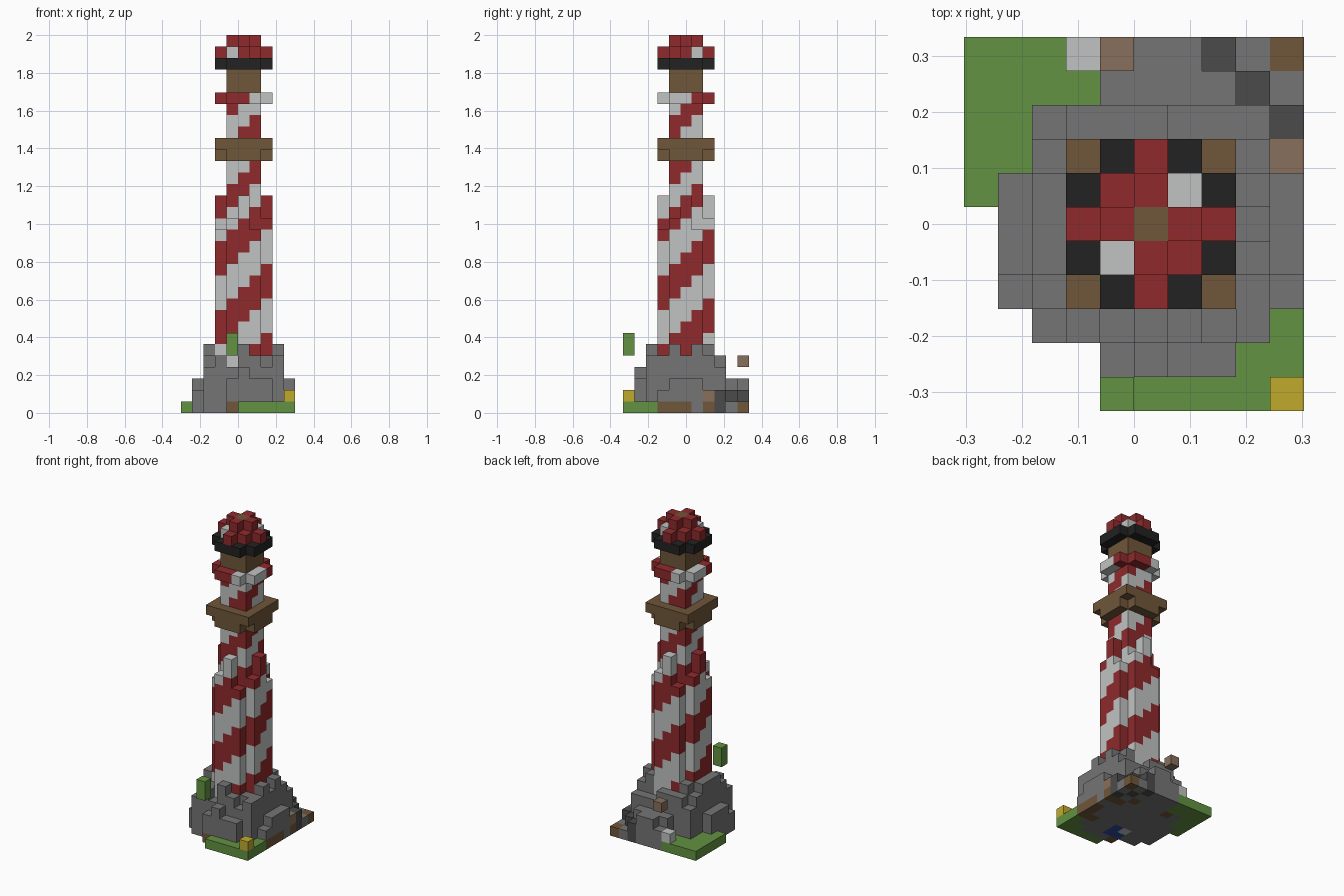
import bpy
import bmesh
from mathutils import Vector

cube = bpy.data.objects.get("Cube")
if cube:
    bpy.data.objects.remove(cube, do_unlink=True)

UNIT = 2 / 33                      # edge of one block
ORIGIN = Vector((-5, -5.5, 0))     # block grid is 10 wide, 11 deep
CX, CY = 5, 5                      # tower axis


def linear(c):
    c /= 255
    return c / 12.92 if c <= 0.04045 else ((c + 0.055) / 1.055) ** 2.4


def make_material(name, hexcode):
    rgb = [linear(v) for v in bytes.fromhex(hexcode)] + [1.0]
    mat = bpy.data.materials.new(name)
    mat.use_nodes = True
    mat.diffuse_color = rgb
    bsdf = next(n for n in mat.node_tree.nodes if n.type == "BSDF_PRINCIPLED")
    bsdf.inputs["Base Color"].default_value = rgb
    bsdf.inputs["Roughness"].default_value = 0.9
    return mat


PALETTE = {name: make_material(name, code) for name, code in {
    "red": "8f2a2c", "white": "c1c4c4", "stone": "757575", "black": "222222",
    "wood": "70563a", "grass": "629241", "yellow": "c0ab2d", "clay": "89705c",
    "dark_stone": "4b4b4b", "blue": "2a4a9a"}.items()}

# Six block sides: corners listed counter-clockwise seen from outside
SIDES = {}
for axis in range(3):
    for sign in (0, 1):
        u, v = (axis + 1) % 3, (axis + 2) % 3
        ring = []
        for a, b in ((0, 0), (1, 0), (1, 1), (0, 1)):
            p = [0, 0, 0]
            p[axis], p[u], p[v] = sign, a, b
            ring.append(Vector(p))
        step = [0, 0, 0]
        step[axis] = 2 * sign - 1
        SIDES[tuple(step)] = ring if sign else ring[::-1]


def build(name, blocks):
    """Mesh the outer skin of a set of blocks {(i, j, k): colour}."""
    bm = bmesh.new()
    slots = sorted(set(blocks.values()))
    corners = {}
    for cell, colour in blocks.items():
        for step, ring in SIDES.items():
            if tuple(c + s for c, s in zip(cell, step)) in blocks:
                continue
            verts = []
            for corner in ring:
                p = Vector(cell) + corner
                key = tuple(p)
                if key not in corners:
                    corners[key] = bm.verts.new((p + ORIGIN) * UNIT)
                verts.append(corners[key])
            face = bm.faces.get(verts) or bm.faces.new(verts)
            face.material_index = slots.index(colour)
    mesh = bpy.data.meshes.new(name)
    bm.to_mesh(mesh)
    bm.free()
    for colour in slots:
        mesh.materials.append(PALETTE[colour])
    obj = bpy.data.objects.new(name, mesh)
    bpy.context.collection.objects.link(obj)


def square(r, corners=True):
    """Cells of a square around the tower axis, optionally without corners."""
    return [(CX + a, CY + b) for a in range(-r, r + 1) for b in range(-r, r + 1)
            if corners or abs(a) + abs(b) < 2 * r]


def spin(quarter):
    """Repeat the cell offsets of one side around the four sides."""
    cells = []
    for _ in range(4):
        cells += [(CX + a, CY + b) for a, b in quarter]
        quarter = [(-b, a) for a, b in quarter]
    return cells


OUTER = spin([(-1, -2), (0, -2), (1, -2)])
OUTER = OUTER[-1:] + OUTER[:-1]    # starts on the right-hand side
INNER = spin([(-1, -1), (0, -1)])

# Wide lower tower: two-start spiral, with taller posts mid-side
lower = {}
for p, (i, j) in enumerate(OUTER):
    top = (16, 17, 19)[p % 3]
    for k in range(3, top):
        lower[i, j, k] = "red" if (k - 12 - p) % 6 < 3 else "white"
build("lower_tower", lower)

# Narrow shaft with a tighter spiral
shaft = {}
for q, (i, j) in enumerate(INNER):
    for k in range(15, 28):
        shaft[i, j, k] = "red" if (k - 18 - q) % 4 < 2 else "white"
build("upper_shaft", shaft)

# Timber gallery with a stepped underside
gallery = {(i, j, 22): "wood" for i, j in square(2, False)}
gallery.update({(i, j, 23): "wood" for i, j in square(2)})
build("gallery", gallery)

# Striped collar below the lantern room
build("collar", {(i, j, 27): "red" if p % 6 < 3 else "white"
                 for p, (i, j) in enumerate(OUTER)})

build("lantern_room", {(i, j, k): "wood" for i, j in square(1) for k in (28, 29)})
build("lantern_rim", {(i, j, 30): "black" for i, j in square(2, False)})

# Domed roof
dome = {(i, j, 31): "red" for i, j in square(1) + spin([(0, -2)])}
dome.update({(i, j, 32): "red" for i, j in spin([(0, -1)])})
dome[CX, CY, 32] = "wood"
dome[CX - 1, CY - 1, 31] = dome[CX + 1, CY + 1, 31] = "white"
build("dome", dome)

# Rocky mound: block heights, back row first
HEIGHTS = """1111233211
1111333321
1145554442
1156666652
1366666663
0366666653
0366666663
0255666552
0045465451
0000343311
0000011111""".split()
SPECIAL = {(8, 10): "stone", (9, 9): "stone", (9, 10): "wood", (9, 7): "clay",
           (7, 10): "dark_stone", (8, 9): "dark_stone", (9, 8): "dark_stone"}
WOOD_FLOOR = [(9, 3), (9, 4), (9, 5), (9, 7), (8, 3), (7, 8), (8, 7), (3, 8), (4, 1)]
POOL = [(4, 2), (5, 2), (5, 3)]

rock, grass = {}, {}
for row, line in enumerate(HEIGHTS):
    j = 10 - row
    for i, digit in enumerate(line):
        height = int(digit)
        if height == 1 and (i, j) not in SPECIAL:
            grass[i, j, 0] = "grass"
            continue
        for k in range(height):
            rock[i, j, k] = SPECIAL.get((i, j), "stone")
for i, j in WOOD_FLOOR:
    rock[i, j, 0] = "wood"
for i, j in POOL:
    rock[i, j, 0] = "blue"
rock[4, 3, 0] = "white"
build("rock_mound", rock)
build("grass", grass)

# Loose blocks around the mound
build("flower", {(9, 0, 1): "yellow"})
build("leaf_block", {(4, 0, 5): "grass", (4, 0, 6): "grass"})
build("clay_block", {(4, 10, 4): "clay"})
build("white_block", {(3, 10, 1): "white"})
